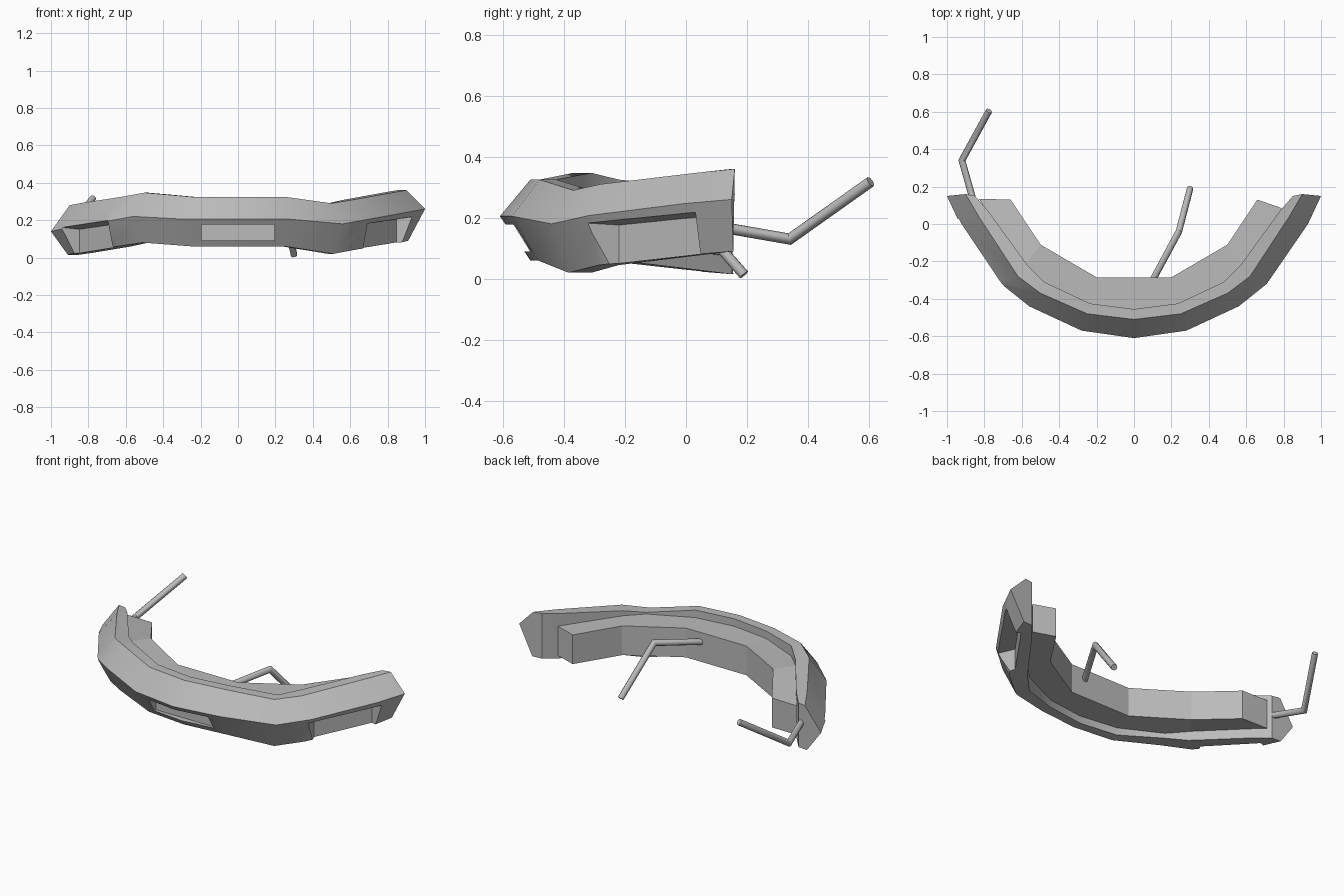
import bpy, bmesh, math
from mathutils import Vector

if "Cube" in bpy.data.objects:
    bpy.data.objects.remove(bpy.data.objects["Cube"])

grey = bpy.data.materials.new("grey")
grey.diffuse_color = (0.5, 0.5, 0.5, 1)
grey.use_nodes = True
grey.node_tree.nodes["Principled BSDF"].inputs["Base Color"].default_value = grey.diffuse_color


def finish(bm, name):
    bmesh.ops.recalc_face_normals(bm, faces=bm.faces)
    me = bpy.data.meshes.new(name)
    bm.to_mesh(me)
    bm.free()
    ob = bpy.data.objects.new(name, me)
    bpy.context.collection.objects.link(ob)
    me.materials.append(grey)
    return ob


def smooth(ob, angle=30):
    bpy.ops.object.select_all(action='DESELECT')
    ob.select_set(True)
    bpy.context.view_layer.objects.active = ob
    bpy.ops.object.shade_smooth_by_angle(angle=math.radians(angle))


def loft(name, rings):
    """Closed cross-sections joined in order, with capped ends."""
    bm = bmesh.new()
    vr = [[bm.verts.new(p) for p in r] for r in rings]
    n = len(vr[0])
    for a, b in zip(vr, vr[1:]):
        for i in range(n):
            j = (i + 1) % n
            bm.faces.new((a[i], a[j], b[j], b[i]))
    bm.faces.new(vr[0])
    bm.faces.new(vr[-1])
    return finish(bm, name)


def mirrored(half):
    """Plan path from the left end to the right, given centre to right end."""
    return [(-x, y) for x, y in reversed(half[1:])] + half


def cutter(name, centre, d, n, up, down, flare=(0, 0)):
    """Recess volume: flat back of half length d, opening along n, flared at the ends."""
    bm = bmesh.new()
    c, d, n = map(Vector, (centre, d, n))
    for i, f in ((-1, flare[0]), (1, flare[1])):
        for j in (0, 1):
            for z in (up + .015 * j * (max(flare) > 0), -down):
                bm.verts.new(c + d * i * (1 + f * j) + n * j + Vector((0, 0, z)))
    bmesh.ops.convex_hull(bm, input=list(bm.verts))
    return finish(bm, name)


# bumper shell: five-sided section swept along a curved, bent path
ridge = mirrored([(0, -.61), (.28, -.57), (.56, -.44), (.71, -.32), (.93, 0), (1, .15)])
edge = mirrored([(0, -.51), (.25, -.48), (.5, -.37), (.62, -.28), (.83, .04), (.9, .16)])
low = mirrored([(0, -.51), (.25, -.485), (.51, -.385), (.645, -.285), (.87, .03), (.91, .155)])
back = mirrored([(0, -.455), (.235, -.425), (.48, -.31), (.57, -.22), (.78, .07), (.85, .15)])
ridge_z = [.14, .155, .193, .22, .205, .205, .205, .18, .207, .247, .26]
top_z = [.28, .293, .325, .347, .325, .325, .325, .29, .31, .348, .36]
low_z = [.015, .025, .06, .08, .06, .06, .06, .02, .045, .08, .09]
shell = loft("bumper_shell", [
    [(*r, rz), (*e, tz), (*b, tz), (*b, lz), (*l, lz)]
    for r, e, b, l, rz, tz, lz in zip(ridge, edge, back, low, ridge_z, top_z, low_z)])

# three lamp recesses cut into the lower face; the side ones open at the bottom
cutters = [cutter("centre_recess", (0, -.495, .135), (.195, 0, 0), (0, -.3, 0), .043, .045)]
for s, z, flare in ((1, .13, (.5, .2)), (-1, .105, (.2, .5))):
    cutters.append(cutter("side_recess", (s * .753, -.081, z), (.095, s * .138, .014),
                          (s * .0906, -.0624, 0), .06, .11, flare))
bpy.context.view_layer.objects.active = shell
for c in cutters:
    c.hide_render = True
    m = shell.modifiers.new("recess", 'BOOLEAN')
    m.operation = 'DIFFERENCE'
    m.solver = 'EXACT'
    m.object = c
    bpy.ops.object.modifier_apply(modifier=m.name)
for c in cutters:
    bpy.data.objects.remove(c, do_unlink=True)
smooth(shell, 20)

# inner beam behind the shell
inner = mirrored([(0, -.285), (.2, -.285), (.35, -.198), (.5, -.11), (.66, .13)])
outer = mirrored([(0, -.47), (.24, -.44), (.49, -.325), (.585, -.225), (.79, .085)])
outer[0] = (-.83, .135)
beam_z = [.25, .29, .285, .28, .28, .28, .28, .28, .275]
beam = loft("inner_beam", [
    [(*i, z), (*o, z), (*o, z - .175), (*i, z - .175)]
    for i, o, z in zip(inner, outer, beam_z)])


# bent mounting rods
def rod(name, pts, radius=.018, sides=8):
    pts = [Vector(p) for p in pts]
    d0, d1 = (pts[1] - pts[0]).normalized(), (pts[2] - pts[1]).normalized()
    u = d0.cross(d1).normalized()
    rings = []
    for p, t in zip(pts, (d0, (d0 + d1).normalized(), d1)):
        v = t.cross(u) / max(.5, t.dot(d0) if p == pts[1] else 1)
        rings.append([p + radius * (math.cos(a) * u + math.sin(a) * v)
                      for a in (2 * math.pi * k / sides for k in range(sides))])
    smooth(loft(name, rings), 50)


rod("left_rod", [(-.855, .11, .17), (-.92, .34, .13), (-.775, .605, .318)])
rod("centre_rod", [(.1, -.3, .22), (.24, -.04, .275), (.3, .19, .013)])
